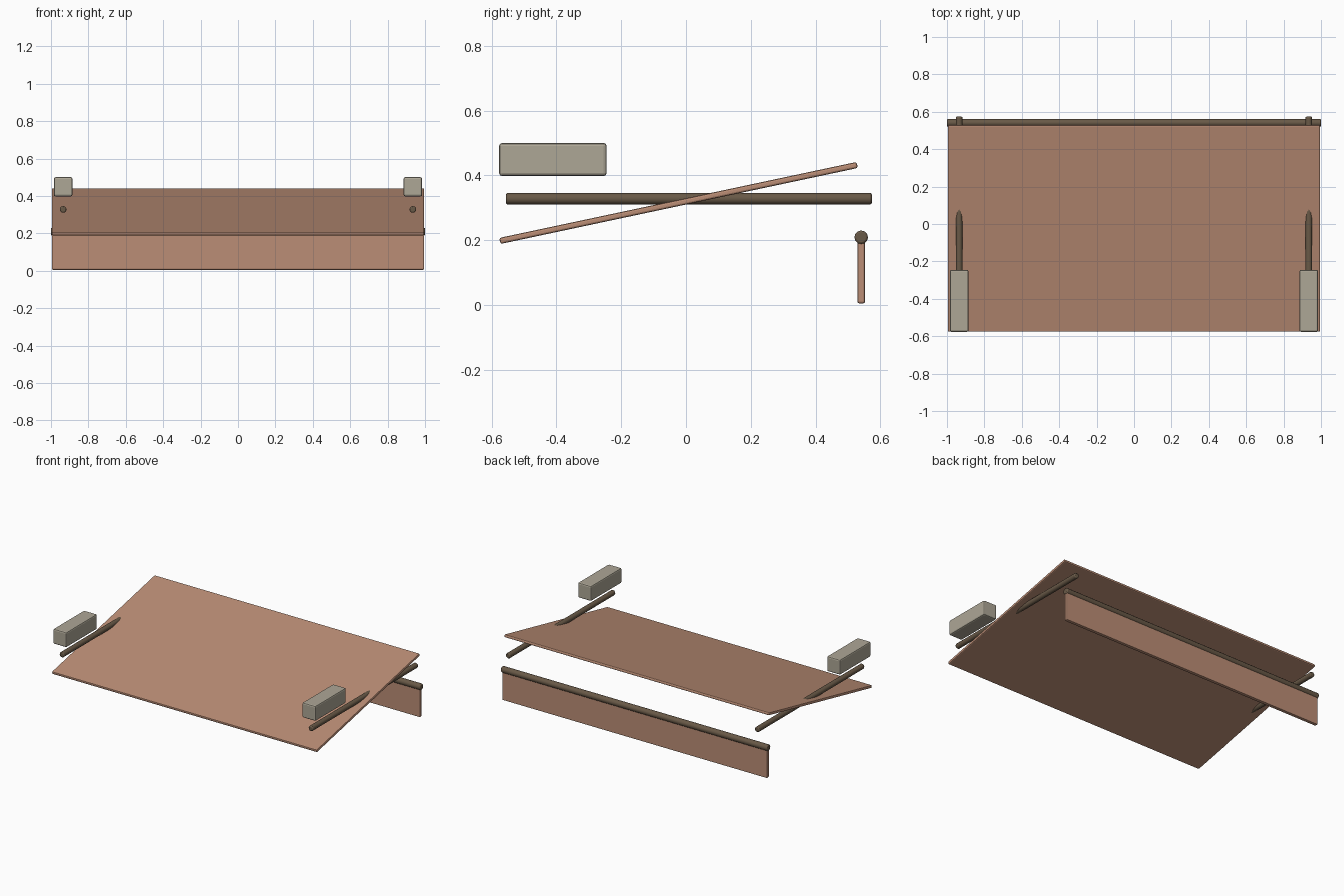
import bpy
import math

if "Cube" in bpy.data.objects:
    bpy.data.objects.remove(bpy.data.objects["Cube"])


def material(name, rgb):
    m = bpy.data.materials.new(name)
    m.diffuse_color = (*rgb, 1)
    m.use_nodes = True
    m.node_tree.nodes["Principled BSDF"].inputs["Base Color"].default_value = m.diffuse_color
    return m


FABRIC = material("terracotta fabric", (0.50, 0.27, 0.18))
METAL = material("dark bronze", (0.14, 0.10, 0.063))
STONE = material("warm grey", (0.42, 0.385, 0.305))


def finish(obj, name, mat, bevel):
    obj.name = name
    obj.data.materials.append(mat)
    mod = obj.modifiers.new("soft edges", 'BEVEL')
    mod.width = bevel
    mod.segments = 2
    mod.limit_method = 'ANGLE'
    mod.angle_limit = math.radians(50)
    return obj


def box(name, loc, size, mat, bevel, tilt=0):
    bpy.ops.mesh.primitive_cube_add(size=1, location=loc)
    obj = bpy.context.object
    obj.scale = size
    bpy.ops.object.transform_apply(location=False, rotation=False, scale=True)
    obj.rotation_euler.x = tilt
    return finish(obj, name, mat, bevel)


def rod(name, loc, radius, length, rot, mat):
    bpy.ops.mesh.primitive_cylinder_add(vertices=12, radius=radius, depth=length,
                                        location=loc, rotation=rot)
    obj = finish(bpy.context.object, name, mat, 0.006)
    bpy.ops.object.shade_smooth_by_angle(angle=math.radians(35))
    return obj


# Sloping awning sheet
box("awning_sheet", (0, -0.023, 0.315), (1.99, 1.128, 0.019), FABRIC, 0.006,
    math.radians(12))

# Hanging valance and the bar along its top edge
box("valance", (0, 0.541, 0.105), (1.99, 0.024, 0.20), FABRIC, 0.006)
rod("valance_bar", (0, 0.541, 0.209), 0.021, 2.0, (0, math.pi / 2, 0), METAL)

# Side arms and wall brackets
for side, s in (("left", -1), ("right", 1)):
    rod(side + "_arm", (s * 0.935, 0.009, 0.328), 0.018, 1.13,
        (math.pi / 2, 0, 0), METAL)
    box(side + "_bracket", (s * 0.935, -0.411, 0.449), (0.10, 0.332, 0.102),
        STONE, 0.009)
